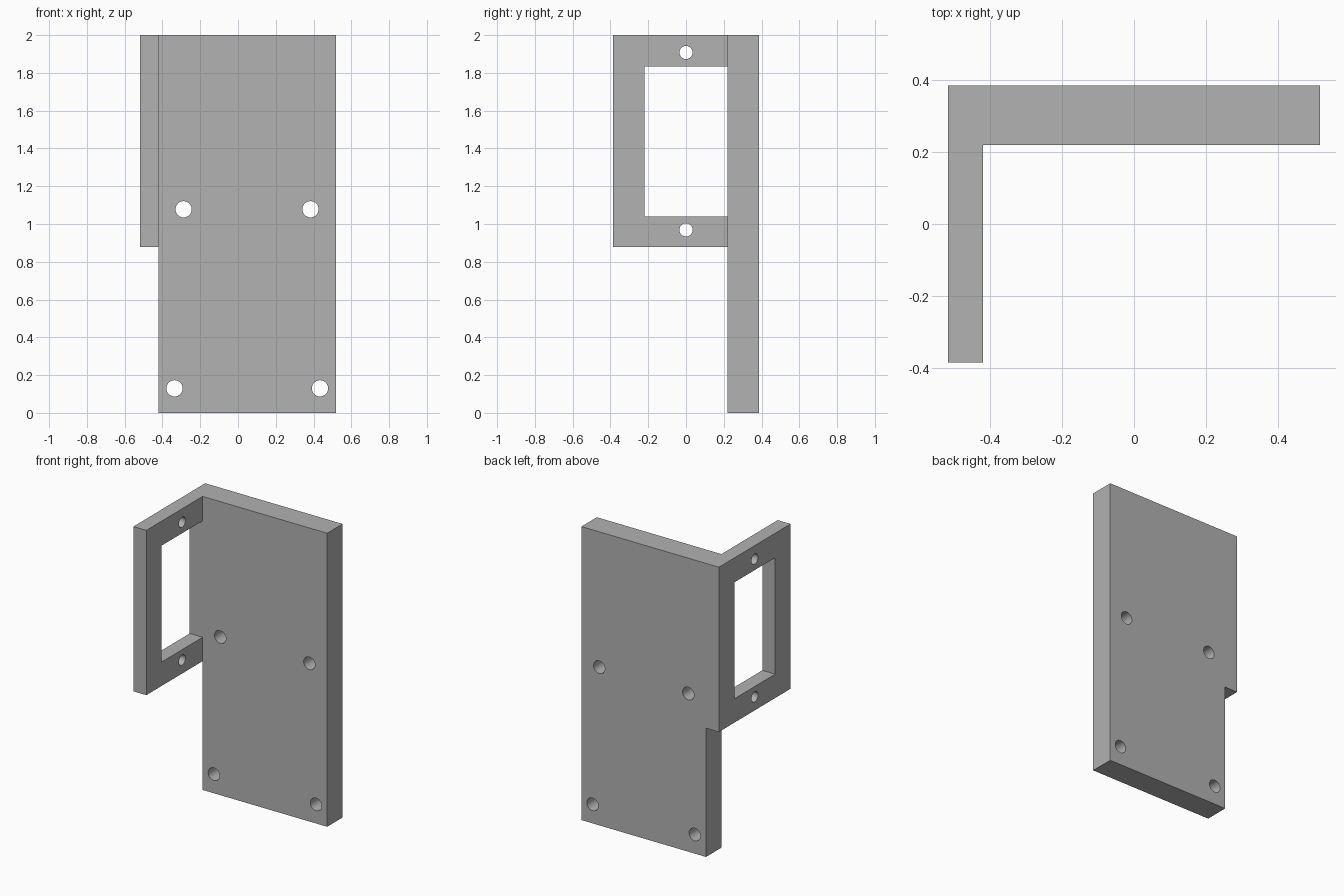
import bpy, bmesh, math

if "Cube" in bpy.data.objects:
    bpy.data.objects.remove(bpy.data.objects["Cube"])

grey = bpy.data.materials.new("plain_grey")
grey.diffuse_color = (0.445, 0.445, 0.445, 1)
grey.use_nodes = True
grey.node_tree.nodes["Principled BSDF"].inputs["Base Color"].default_value = grey.diffuse_color


def add_box(name, lo, hi):
    """Box between two opposite corners."""
    centre = [(a + b) / 2 for a, b in zip(lo, hi)]
    bpy.ops.mesh.primitive_cube_add(size=1, location=centre)
    ob = bpy.context.object
    ob.name = name
    ob.scale = [b - a for a, b in zip(lo, hi)]
    bpy.ops.object.transform_apply(location=True, rotation=True, scale=True)
    return ob


def add_drill(name, radius, location, rotation):
    bpy.ops.mesh.primitive_cylinder_add(vertices=32, radius=radius, depth=0.5,
                                        location=location, rotation=rotation)
    bpy.context.object.name = name
    return bpy.context.object


def cut(target, cutter):
    mod = target.modifiers.new("cut", 'BOOLEAN')
    mod.operation = 'DIFFERENCE'
    mod.solver = 'EXACT'
    mod.object = cutter
    bpy.context.view_layer.objects.active = target
    bpy.ops.object.modifier_apply(modifier=mod.name)
    bpy.data.objects.remove(cutter, do_unlink=True)


# Main dimensions
LEFT, INNER, RIGHT = -0.518, -0.421, 0.518
FRONT, FACE, BACK = -0.386, 0.22, 0.386
STEP, TOP = 0.877, 2.0

# L-shaped bracket: tall back plate with a side flange
bm = bmesh.new()
outline = [(LEFT, FRONT), (INNER, FRONT), (INNER, FACE),
           (RIGHT, FACE), (RIGHT, BACK), (LEFT, BACK)]
base = bm.faces.new([bm.verts.new((x, y, 0)) for x, y in outline])
ext = bmesh.ops.extrude_face_region(bm, geom=[base])
bmesh.ops.translate(bm, vec=(0, 0, TOP),
                    verts=[v for v in ext["geom"] if isinstance(v, bmesh.types.BMVert)])
bmesh.ops.recalc_face_normals(bm, faces=bm.faces)
mesh = bpy.data.meshes.new("bracket")
bm.to_mesh(mesh)
bm.free()
mesh.materials.append(grey)
bracket = bpy.data.objects.new("bracket", mesh)
bpy.context.collection.objects.link(bracket)

# Flange stops above the lower half of the plate
cut(bracket, add_box("step_cutter", (-1, -1, -1), (INNER, 1, STEP)))

# Rectangular window in the flange
cut(bracket, add_box("window_cutter", (-1, -0.22, 1.04), (INNER, FACE, 1.833)))

# Mounting holes through the back plate
for x, z in [(-0.288, 1.078), (0.384, 1.078), (-0.336, 0.13), (0.434, 0.13)]:
    cut(bracket, add_drill("plate_drill", 0.043, (x, 0.3, z), (math.pi / 2, 0, 0)))

# Small screw holes above and below the window
for z in (0.969, 1.908):
    cut(bracket, add_drill("flange_drill", 0.035, (-0.47, 0, z), (0, math.pi / 2, 0)))

# Smooth hole walls, sharp plate edges
bpy.ops.object.select_all(action='DESELECT')
bracket.select_set(True)
bpy.context.view_layer.objects.active = bracket
bpy.ops.object.shade_smooth_by_angle(angle=math.radians(30))
